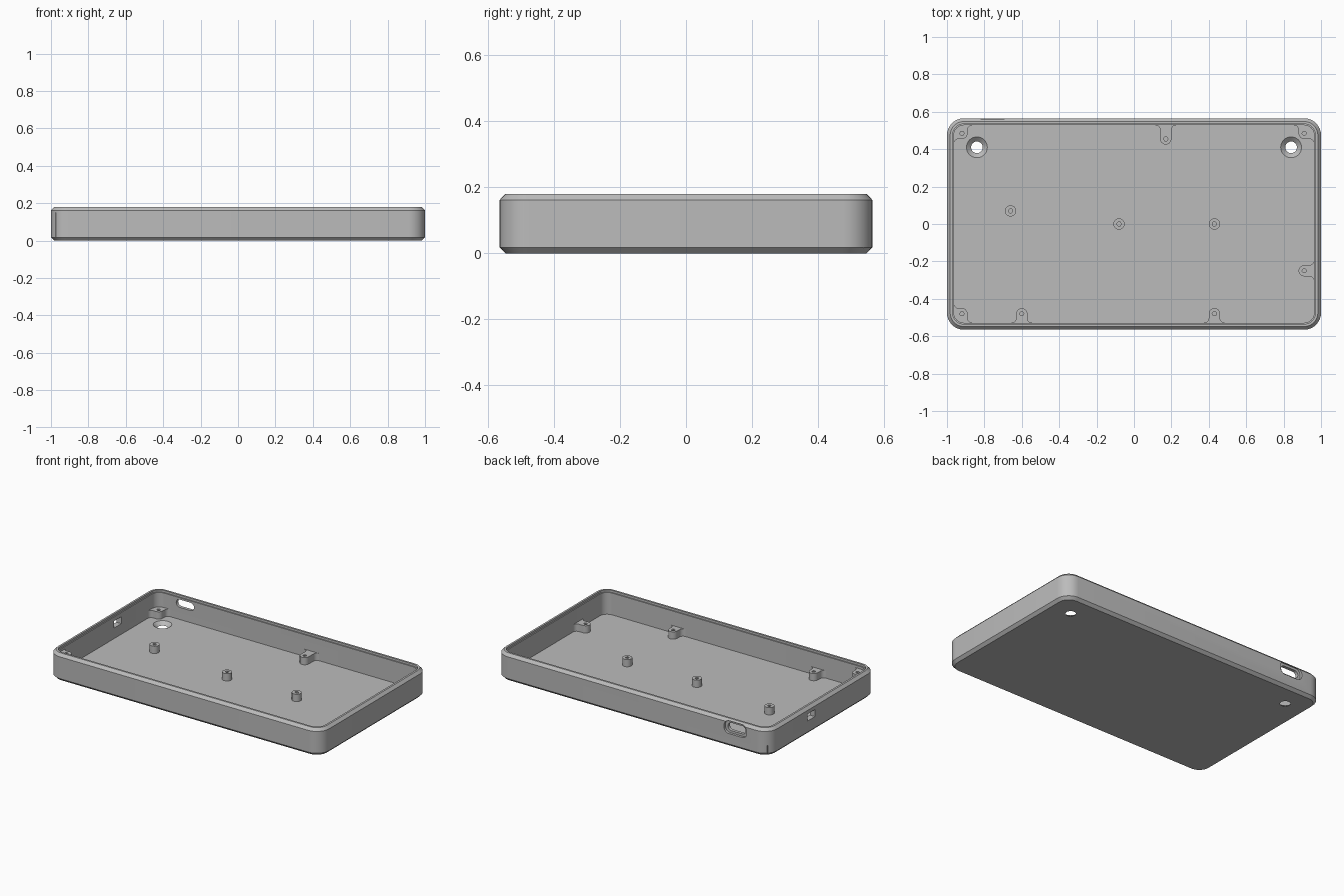
import bpy, bmesh, math
from mathutils import Vector, Matrix

if "Cube" in bpy.data.objects:
    bpy.data.objects.remove(bpy.data.objects["Cube"], do_unlink=True)

HALF_X, HALF_Y, HEIGHT, RADIUS = 1.0, 0.565, 0.18, 0.09
WALL, FLOOR, POST_TOP, POST_R = 0.037, 0.022, 0.07, 0.03

grey = bpy.data.materials.new("plain grey plastic")
grey.use_nodes = True
colour = (0.5, 0.5, 0.5, 1)
grey.diffuse_color = colour
grey.node_tree.nodes["Principled BSDF"].inputs["Base Color"].default_value = colour


def make_object(name, bm):
    bmesh.ops.recalc_face_normals(bm, faces=bm.faces)
    mesh = bpy.data.meshes.new(name)
    bm.to_mesh(mesh)
    bm.free()
    mesh.materials.append(grey)
    obj = bpy.data.objects.new(name, mesh)
    bpy.context.collection.objects.link(obj)
    return obj


def arc(cx, cy, r, start, end, steps=8):
    angles = [math.radians(start + (end - start) * i / steps) for i in range(steps + 1)]
    return [(cx + r * math.cos(a), cy + r * math.sin(a)) for a in angles]


def rounded_rect(hx, hy, r):
    corners = ((1, 1, 0), (-1, 1, 90), (-1, -1, 180), (1, -1, 270))
    return [p for sx, sy, a in corners
            for p in arc(sx * (hx - r), sy * (hy - r), r, a, a + 90)]


def loft(name, rings):
    """Join matching closed rings of 3D points and cap both ends."""
    bm = bmesh.new()
    loops = [[bm.verts.new(p) for p in ring] for ring in rings]
    for low, high in zip(loops, loops[1:]):
        for i in range(len(low)):
            j = (i + 1) % len(low)
            bm.faces.new((low[i], low[j], high[j], high[i]))
    bm.faces.new(loops[0][::-1])
    bm.faces.new(loops[-1])
    return make_object(name, bm)


def prism(name, outline, z0, z1):
    return loft(name, [[(x, y, z) for x, y in outline] for z in (z0, z1)])


def cone(name, x, y, z0, z1, r0, r1, sides=32):
    rings = []
    for r, z in ((r0, z0), (r1, z1)):
        rings.append([(px, py, z) for px, py in arc(x, y, r, 0, 360, sides)[:-1]])
    return loft(name, rings)


def cut(obj, cutter):
    cutter.hide_render = True
    mod = obj.modifiers.new("cut", "BOOLEAN")
    mod.operation, mod.solver, mod.object = "DIFFERENCE", "EXACT", cutter
    bpy.context.view_layer.objects.active = obj
    bpy.ops.object.modifier_apply(modifier=mod.name)
    bpy.data.objects.remove(cutter, do_unlink=True)


def smooth(obj):
    bpy.ops.object.select_all(action="DESELECT")
    obj.select_set(True)
    bpy.context.view_layer.objects.active = obj
    bpy.ops.object.shade_smooth_by_angle(angle=math.radians(30))


# Tray: outer chamfers, stepped rim, inner wall and floor as (inset, height)
profile = [(0.018, 0), (0, 0.018), (0, HEIGHT - 0.018), (0.017, HEIGHT),
           (0.03, HEIGHT), (0.03, HEIGHT - 0.014), (WALL, HEIGHT - 0.014), (WALL, FLOOR)]
tray = loft("tray", [[(x, y, z) for x, y in rounded_rect(HALF_X - i, HALF_Y - i, RADIUS - i)]
                     for i, z in profile])

# Countersunk screw holes through the floor
for side in (-1, 1):
    cut(tray, cone("hole_cutter", side * 0.84, 0.41, -0.01, FLOOR + 0.01, 0.02, 0.067))
    cut(tray, cone("hole_cutter", side * 0.84, 0.41, -0.02, FLOOR, 0.03, 0.03))


# Port in the back wall: shallow rounded recess and a through slot
def back_slot(hx, hz, r, y0, y1):
    shape = rounded_rect(hx, hz, r)
    return loft("slot_cutter", [[(x - 0.757, y, z + 0.128) for x, z in shape] for y in (y0, y1)])


cut(tray, back_slot(0.083, 0.041, 0.035, HALF_Y - 0.016, HALF_Y + 0.05))
cut(tray, back_slot(0.065, 0.026, 0.025, HALF_Y - 0.08, HALF_Y + 0.05))

# Small window in the right wall
window = [(-1.05, 0.08), (-0.9, 0.08), (-0.9, 0.155), (-1.05, 0.155)]
cut(tray, prism("window_cutter", window, 0.092, 0.138))
smooth(tray)


def drill(obj, x, y, top):
    cut(obj, cone("drill", x, y, top - 0.035, top + 0.02, 0.012, 0.012, 6))
    smooth(obj)


# Free-standing posts on the floor
for n, (x, y) in enumerate([(-0.66, 0.07), (-0.08, 0), (0.43, 0)]):
    post = cone(f"post_{n + 1}", x, y, FLOOR - 0.005, POST_TOP, POST_R, POST_R, 24)
    drill(post, x, y, POST_TOP)


# Bosses that run into a wall with filleted sides
def wall_boss(name, x, y, direction, top):
    dx, dy = direction
    gap = (HALF_X - WALL - abs(x)) if dx else (HALF_Y - WALL - abs(y))
    f = min(0.025, gap * 0.6)
    right = arc(POST_R + f, gap - f, f, 180, 90, 5)
    right.append((POST_R + f, gap + 0.01))
    left = [(-u, v) for u, v in reversed(right)]
    local = arc(0, 0, POST_R, 180, 360, 12) + right + left
    outline = [(x + u * dy + v * dx, y - u * dx + v * dy) for u, v in local]
    drill(prism(name, outline, FLOOR - 0.005, top), x, y, top)


BACK, FRONT, LEFT, RIGHT = (0, 1), (0, -1), (1, 0), (-1, 0)
bosses = {
    "back_boss": (0.17, 0.455, (BACK,), POST_TOP),
    "left_boss": (0.91, -0.25, (LEFT,), POST_TOP),
    "front_right_boss": (-0.6, -0.48, (FRONT,), POST_TOP),
    "front_left_boss": (0.43, -0.48, (FRONT,), POST_TOP),
    "back_right_corner_boss": (-0.92, 0.485, (BACK, RIGHT), POST_TOP),
    "back_left_corner_boss": (0.91, 0.485, (BACK, LEFT), POST_TOP),
    "front_right_corner_boss": (-0.92, -0.48, (FRONT, RIGHT), 0.15),
}
for name, (x, y, directions, top) in bosses.items():
    for n, direction in enumerate(directions):
        wall_boss(f"{name}_{n + 1}" if n else name, x, y, direction, top)
